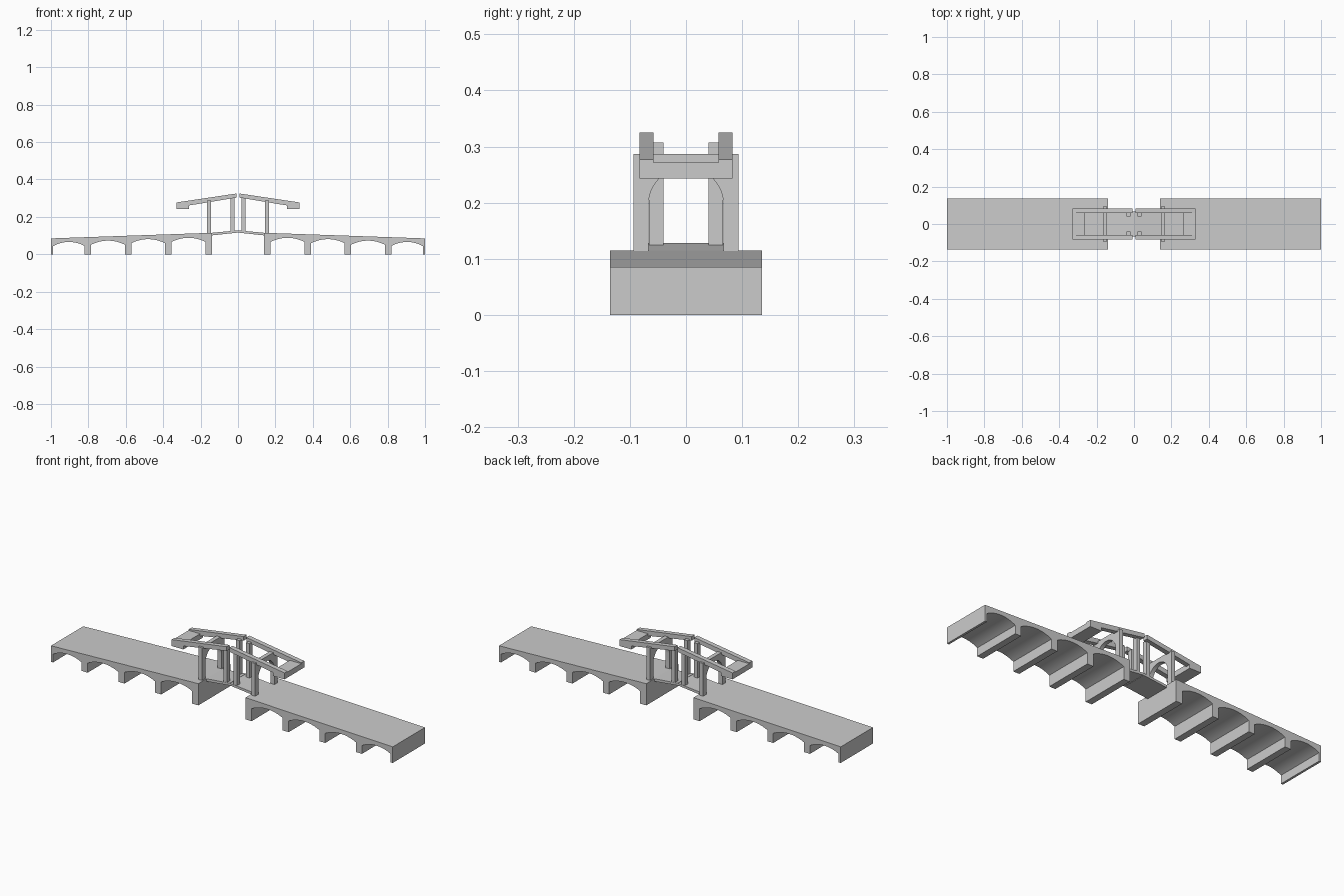
import bpy, bmesh, math
from mathutils import Vector

if "Cube" in bpy.data.objects:
    bpy.data.objects.remove(bpy.data.objects["Cube"])


def prism(name, pts, axis, lo, hi, smooth=False):
    """Extrude a profile: axis 'y' uses (x,z) points, axis 'x' uses (y,z) points."""
    bm = bmesh.new()
    put = (lambda p, d: (p[0], d, p[1])) if axis == 'y' else (lambda p, d: (d, p[0], p[1]))
    face = bm.faces.new([bm.verts.new(put(p, lo)) for p in pts])
    geom = bmesh.ops.extrude_face_region(bm, geom=[face])['geom']
    step = Vector((0, hi - lo, 0)) if axis == 'y' else Vector((hi - lo, 0, 0))
    bmesh.ops.translate(bm, verts=[g for g in geom if isinstance(g, bmesh.types.BMVert)], vec=step)
    bmesh.ops.recalc_face_normals(bm, faces=bm.faces)
    me = bpy.data.meshes.new(name)
    bm.to_mesh(me)
    bm.free()
    ob = bpy.data.objects.new(name, me)
    bpy.context.collection.objects.link(ob)
    if smooth:
        bpy.ops.object.select_all(action='DESELECT')
        ob.select_set(True)
        bpy.context.view_layer.objects.active = ob
        bpy.ops.object.shade_smooth_by_angle(angle=math.radians(25))
    return ob


def box_profile(a0, a1, z0, z1):
    return [(a0, z0), (a1, z0), (a1, z1), (a0, z1)]


def segment_arch(x0, x1, spring, rise, n=16):
    """Shallow circular arc from x0 to x1."""
    h = abs(x1 - x0) / 2
    r = (h * h + rise * rise) / (2 * rise)
    a = math.asin(h / r)
    mid, sgn = (x0 + x1) / 2, (1 if x1 > x0 else -1)
    return [(mid + sgn * r * math.sin(t), spring + rise - r + r * math.cos(t))
            for t in (-a + 2 * a * i / n for i in range(n + 1))]


for side, s in (('left', -1), ('right', 1)):
    # Arched approach ramp with stone piers
    pts = [(s, 0.085), (s, 0)]
    for outer, inner, crown in ((0.988, 0.82, 0.066), (0.785, 0.605, 0.073),
                                (0.57, 0.391, 0.081), (0.355, 0.174, 0.088)):
        pts.append((s * outer, 0))
        pts += segment_arch(s * outer, s * inner, crown - 0.022, 0.022)
        pts.append((s * inner, 0))
    pts += [(s * 0.138, 0), (s * 0.138, 0.115)]
    prism(side + '_approach', pts, 'y', -0.135, 0.135, True)

    # Portal frame with a round-headed opening
    w, r, spring = 0.094, 0.067, 0.196
    arch = [(r * math.cos(math.pi * i / 24), spring + r * math.sin(math.pi * i / 24))
            for i in range(25)]
    portal = ([(-w, 0.108), (-w, 0.287), (w, 0.287), (w, 0.108), (r, 0.108)]
              + arch + [(-r, 0.108)])
    prism(side + '_portal', portal, 'x', s * 0.144, s * 0.166, True)

    # Lifting deck leaf
    prism(side + '_deck_leaf', [(s * 0.15, 0.1), (s * 0.001, 0.116), (s * 0.001, 0.128),
                                (s * 0.15, 0.114)], 'y', -0.067, 0.067)

    # Counterweight between the balance beams
    prism(side + '_counterweight', box_profile(s * 0.33, s * 0.262, 0.243, 0.272),
          'y', -0.083, 0.083)

    for edge, e in (('front', -1), ('back', 1)):
        # Sloping balance beam
        prism(f'{side}_{edge}_balance_beam',
              [(s * 0.33, 0.25), (s * 0.008, 0.303), (s * 0.008, 0.325), (s * 0.33, 0.277)],
              'y', e * 0.058, e * 0.083)
        # Hanger post from beam to deck
        prism(f'{side}_{edge}_hanger', box_profile(s * 0.019, s * 0.039, 0.116, 0.307),
              'y', e * 0.04, e * 0.066)
